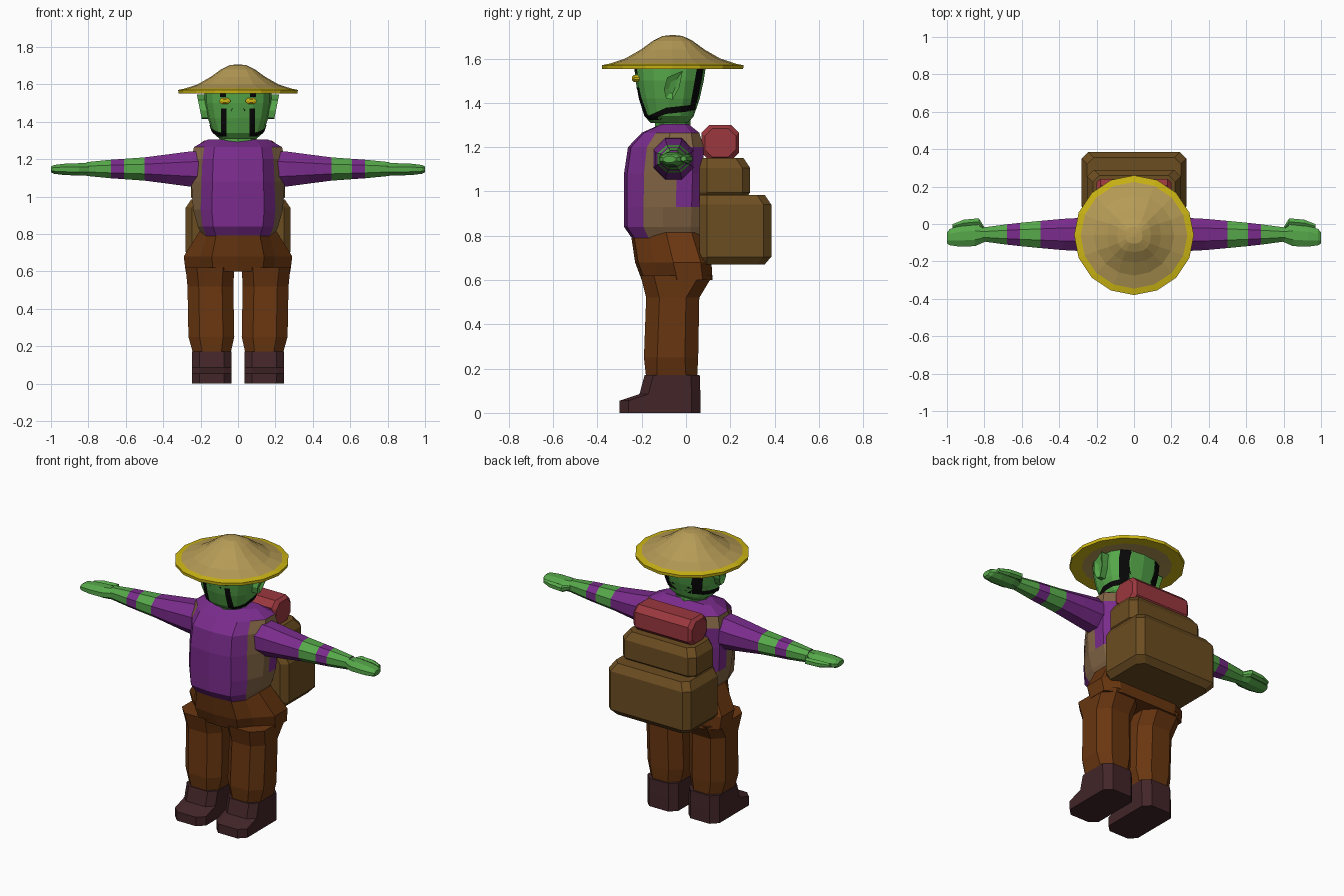
import bpy, bmesh, math
from mathutils import Vector
from mathutils.bvhtree import BVHTree

cube = bpy.data.objects.get("Cube")
if cube:
    bpy.data.objects.remove(cube, do_unlink=True)


def material(name, rgb):
    lin = [((c / 255 + 0.055) / 1.055) ** 2.4 if c > 10 else c / 3295 for c in rgb]
    m = bpy.data.materials.new(name)
    m.use_nodes = True
    m.diffuse_color = (*lin, 1)
    m.node_tree.nodes["Principled BSDF"].inputs["Base Color"].default_value = (*lin, 1)
    return m


GREEN = material("green skin", (86, 168, 74))
PURPLE = material("purple cloth", (122, 44, 140))
TAN = material("tan strap", (132, 102, 70))
TROUSER = material("brown trousers", (105, 54, 16))
LEATHER = material("dark boot leather", (66, 37, 40))
CANVAS = material("pack canvas", (108, 77, 33))
RED = material("red blanket", (155, 56, 62))
STRAW = material("straw", (182, 155, 86))
YELLOW = material("yellow trim", (205, 182, 20))
BLACK = material("black cord", (8, 8, 8))


def finish(name, bm, mats):
    bmesh.ops.recalc_face_normals(bm, faces=bm.faces)
    mesh = bpy.data.meshes.new(name)
    bm.to_mesh(mesh)
    bm.free()
    for m in mats:
        mesh.materials.append(m)
    ob = bpy.data.objects.new(name, mesh)
    bpy.context.collection.objects.link(ob)
    return ob


def loft(name, rings, mats, rule=lambda i, j: 0):
    """Skin a stack of equal rings, cap both ends, colour by ring and segment."""
    bm = bmesh.new()
    loops = [[bm.verts.new(p) for p in ring] for ring in rings]
    n = len(rings[0])
    for i in range(len(loops) - 1):
        for j in range(n):
            k = (j + 1) % n
            f = bm.faces.new((loops[i][j], loops[i][k], loops[i + 1][k], loops[i + 1][j]))
            f.material_index = rule(i, j)
    bm.faces.new(loops[0][::-1])
    bm.faces.new(loops[-1])
    return finish(name, bm, mats)


def flip(rings, s):
    return [[(p[0] * s, p[1], p[2]) for p in r] for r in rings]


SIDES = (("left", 1), ("right", -1))


def oval(hw, y0, y1, z, n=16, p=2.0):
    """Rounded ring lying flat; a higher power makes it squarer."""
    pts = []
    for k in range(n):
        c, s = math.cos(math.tau * k / n), math.sin(math.tau * k / n)
        x, y = (math.copysign(abs(v) ** (2 / p), v) for v in (c, s))
        pts.append((hw * x, (y0 + y1) / 2 + (y1 - y0) / 2 * y, z))
    return pts


def chamfer_ring(a0, a1, b0, b1, c):
    return [(a0 + c, b0), (a1 - c, b0), (a1, b0 + c), (a1, b1 - c),
            (a1 - c, b1), (a0 + c, b1), (a0, b1 - c), (a0, b0 + c)]


def flat_box(x0, x1, y0, y1, z, c=0.04):
    return [(x, y, z) for x, y in chamfer_ring(x0, x1, y0, y1, c)]


def body_ring(z, fx, hw, yf, yb):
    half = [(0, 0), (fx * 0.7, 0.04), (fx, 0.25), (hw, 0.5),
            (hw, 0.66), (hw, 0.86), (fx, 1), (0, 1)]
    half = [(x, yf + (yb - yf) * t, z) for x, t in half]
    return half + [(-x, y, w) for x, y, w in half[-2:0:-1]]


# Torso: purple shirt, tan shoulder straps and sides
def shirt_rule(i, j):
    k = min(j, 13 - j)
    if k < 2 or i == 5:
        return 0
    if k in (2, 3) or i < 2:
        return 1
    return 1 if i == 4 and k < 6 else 0


loft("torso", [body_ring(*r) for r in (
    (0.79, 0.17, 0.19, -0.245, 0.06), (0.84, 0.19, 0.215, -0.28, 0.07),
    (0.93, 0.20, 0.24, -0.28, 0.075), (1.08, 0.195, 0.25, -0.28, 0.08),
    (1.20, 0.19, 0.25, -0.262, 0.08), (1.265, 0.18, 0.235, -0.20, 0.06),
    (1.305, 0.13, 0.16, -0.11, 0.01))], [PURPLE, TAN], shirt_rule)
loft("neck", [oval(0.10, -0.14, 0.02, z, 8) for z in (1.28, 1.33)], [GREEN])

# Trousers: hips and two legs
loft("hips", [body_ring(*r) for r in (
    (0.815, 0.16, 0.205, -0.25, 0.07), (0.68, 0.20, 0.29, -0.23, 0.115),
    (0.60, 0.19, 0.28, -0.20, 0.12))], [TROUSER])
for side, s in SIDES:
    loft(side + "_leg", flip([
        flat_box(0.02, 0.28, -0.205, 0.12, 0.62, 0.06), flat_box(0.025, 0.27, -0.18, 0.06, 0.52, 0.06),
        flat_box(0.02, 0.265, -0.19, 0.055, 0.25, 0.06), flat_box(0.04, 0.24, -0.18, 0.05, 0.16, 0.05),
    ], s), [TROUSER])
    loft(side + "_boot", flip([
        flat_box(0.035, 0.245, -0.30, 0.065, 0), flat_box(0.035, 0.245, -0.30, 0.065, 0.055),
        flat_box(0.035, 0.245, -0.21, 0.065, 0.085), flat_box(0.035, 0.245, -0.187, 0.062, 0.17),
    ], s), [LEATHER])


# Arms along x with sleeve and wrist band, hands and thumbs
def arm_ring(x, y, z, ry, rz, n=8):
    return [(x, y + ry * math.cos(math.tau * (k + 0.5) / n) * 1.05,
             z + rz * math.sin(math.tau * (k + 0.5) / n) * 1.05) for k in range(n)]


for side, s in SIDES:
    arm = [arm_ring(x, -0.056, 1.147, ry, rz) for x, ry, rz in (
        (0.20, 0.095, 0.10), (0.27, 0.092, 0.095), (0.38, 0.086, 0.08), (0.50, 0.075, 0.064),
        (0.61, 0.064, 0.056), (0.68, 0.056, 0.051), (0.81, 0.038, 0.038))]
    loft(side + "_arm", flip(arm, s), [PURPLE, GREEN], lambda i, j: int(i in (3, 5)))
    hand = [arm_ring(x, y, 1.145, ry, rz) for x, y, ry, rz in (
        (0.79, -0.057, 0.036, 0.034), (0.85, -0.06, 0.06, 0.034), (0.93, -0.065, 0.058, 0.031),
        (0.985, -0.07, 0.045, 0.024), (1.0, -0.075, 0.03, 0.015))]
    loft(side + "_hand", flip(hand, s), [GREEN])
    thumb = [arm_ring(x, y, 1.148, r, r, 6) for x, y, r in (
        (0.80, -0.03, 0.015), (0.83, 0.012, 0.02), (0.91, 0.005, 0.02), (0.97, -0.012, 0.012))]
    loft(side + "_thumb", flip(thumb, s), [GREEN])

# Head
head = loft("head", [oval(*r, p=2.5) for r in (
    (0.10, -0.16, 0.01, 1.31), (0.135, -0.188, 0.035, 1.34), (0.162, -0.213, 0.062, 1.42),
    (0.178, -0.228, 0.08, 1.50), (0.18, -0.235, 0.092, 1.58))], [GREEN])
bm = bmesh.new()
bm.from_mesh(head.data)
skull = BVHTree.FromBMesh(bm)
bm.free()

# Pointed ears and eyes
for side, s in SIDES:
    outline = ((-0.10, 1.46), (-0.085, 1.515), (-0.015, 1.545), (-0.03, 1.47), (-0.06, 1.415), (-0.09, 1.42))
    base = [(0.15, y, z) for y, z in outline]
    rim = [(0.195 + (z - 1.42) * 0.2, y, z) for y, z in outline]
    tip = [(0.185 + (z - 1.42) * 0.15, -0.06 + (y + 0.06) * 0.4, 1.47 + (z - 1.47) * 0.5) for y, z in outline]
    loft(side + "_ear", flip([base, rim, tip], s), [GREEN])
    eye = [[(0.07 + a * w, y, 1.51 + b * w) for a, b in chamfer_ring(-0.03, 0.03, -0.016, 0.016, 0.012)]
           for y, w in ((-0.20, 1), (-0.235, 1), (-0.243, 0.5))]
    loft(side + "_eye", flip(eye, s), [YELLOW])


def painted(name, quad, from_front, s, steps=6):
    """Lay a thin patch on the head, projected from the front or the side."""
    bm = bmesh.new()
    a, b, c, d = (Vector(q) for q in quad)
    grid = []
    for i in range(steps + 1):
        row = []
        for j in range(steps + 1):
            u, v = a.lerp(b, i / steps).lerp(d.lerp(c, i / steps), j / steps)
            start = Vector((u * s, -1, v)) if from_front else Vector((s, u, v))
            aim = Vector((0, 1, 0)) if from_front else Vector((-s, 0, 0))
            hit = skull.ray_cast(start, aim)[0] or skull.find_nearest(start)[0]
            row.append(bm.verts.new(hit - aim * 0.005))
        grid.append(row)
    for i in range(steps):
        for j in range(steps):
            bm.faces.new((grid[i][j], grid[i + 1][j], grid[i + 1][j + 1], grid[i][j + 1]))
    finish(name, bm, [BLACK])


def block(u0, u1, v0, v1):
    return ((u0, v0), (u1, v0), (u1, v1), (u0, v1))


# Black face marks and chin cord
for side, s in SIDES:
    painted(side + "_cheek_mark", block(0.062, 0.092, 1.325, 1.47), True, s)
    painted(side + "_jaw_mark", block(0.062, 0.12, 1.322, 1.342), True, s)
    painted(side + "_brow", block(0.065, 0.095, 1.532, 1.56), True, s)
    painted(side + "_cord_upper", ((0.015, 1.365), (0.045, 1.365), (0.082, 1.57), (0.052, 1.57)), False, s)
    painted(side + "_cord_middle", ((-0.09, 1.35), (0.045, 1.365), (0.045, 1.393), (-0.09, 1.378)), False, s)
    painted(side + "_cord_lower", ((-0.16, 1.322), (-0.09, 1.35), (-0.09, 1.378), (-0.17, 1.342)), False, s)

# Wide straw hat with yellow rim
hat_rings = [oval(r, -0.06 - r, -0.06 + r, z, 16, p) for r, z, p in (
    (0.17, 1.56, 2), (0.25, 1.555, 2), (0.318, 1.552, 2), (0.32, 1.57, 2), (0.285, 1.577, 2),
    (0.215, 1.60, 2), (0.145, 1.64, 2.3), (0.09, 1.68, 2.6), (0.045, 1.702, 2.6), (0.01, 1.706, 2))]
loft("hat", hat_rings, [STRAW, YELLOW], lambda i, j: int(i in (1, 2, 3)))


# Backpack in two stacked blocks
def bag(name, hw, y1, z0, z1):
    loft(name, [flat_box(-hw + e, hw - e, 0.06, y1 - e, z, 0.035)
                for z, e in ((z0, 0.03), (z0 + 0.035, 0), (z1 - 0.045, 0), (z1, 0.03))], [CANVAS])


bag("pack_lower", 0.28, 0.385, 0.67, 0.985)
bag("pack_upper", 0.25, 0.29, 0.96, 1.15)

# Rolled blanket on top
loft("blanket_roll", [[(x, y, z) for y, z in chamfer_ring(0.07 + e, 0.24 - e, 1.14 + e, 1.30 - e, 0.035)]
                      for x, e in ((-0.20, 0.015), (-0.18, 0), (0.18, 0), (0.20, 0.015))], [RED])
